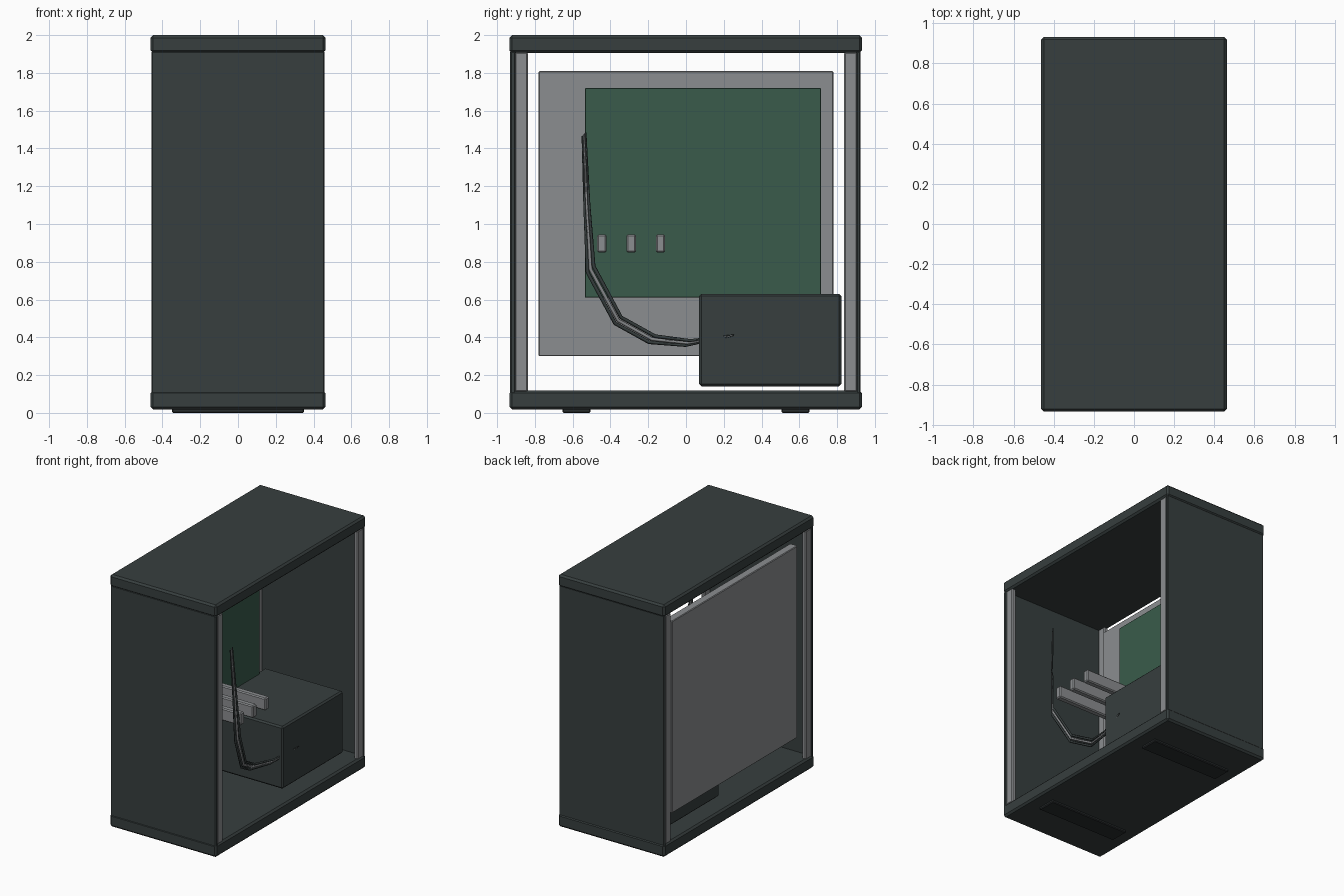
import bpy
import bmesh

if "Cube" in bpy.data.objects:
    bpy.data.objects.remove(bpy.data.objects["Cube"])


def material(name, rgb):
    m = bpy.data.materials.new(name)
    m.diffuse_color = (*rgb, 1.0)
    m.use_nodes = True
    m.node_tree.nodes["Principled BSDF"].inputs["Base Color"].default_value = m.diffuse_color
    return m


DARK = material("dark_casing", (0.038, 0.049, 0.049))
GREY = material("metal_grey", (0.26, 0.27, 0.28))
GREEN = material("board_green", (0.041, 0.105, 0.070))
BLACK = material("rubber_black", (0.022, 0.026, 0.027))


def box(name, x, y, z, mat, bevel=0.0):
    """Box given by its (min, max) range on each axis, with chamfered edges."""
    bm = bmesh.new()
    bmesh.ops.create_cube(bm, size=1.0)
    for v in bm.verts:
        for i, r in enumerate((x, y, z)):
            v.co[i] = r[1] if v.co[i] > 0 else r[0]
    if bevel:
        bmesh.ops.bevel(bm, geom=bm.edges[:], offset=bevel, segments=1,
                        affect='EDGES', profile=0.5)
    me = bpy.data.meshes.new(name)
    bm.to_mesh(me)
    bm.free()
    me.materials.append(mat)
    ob = bpy.data.objects.new(name, me)
    bpy.context.collection.objects.link(ob)
    return ob


# outer shell: top and bottom caps, front and back panels, open sides
box("top_cap", (-0.463, 0.463), (-0.935, 0.932), (1.905, 2.0), DARK, 0.014)
box("bottom_cap", (-0.463, 0.463), (-0.935, 0.932), (0.018, 0.118), DARK, 0.014)
box("front_panel", (-0.459, 0.459), (-0.931, -0.903), (0.10, 1.915), DARK, 0.006)
box("back_panel", (-0.459, 0.459), (0.903, 0.925), (0.10, 1.915), DARK, 0.006)

# corner posts
for sx, side in ((-1, "left"), (1, "right")):
    for sy, end in ((-1, "front"), (1, "back")):
        box(f"{end}_{side}_post", sorted((sx * 0.42, sx * 0.456)),
            sorted((sy * 0.837, sy * 0.908)), (0.11, 1.91), GREY, 0.008)

# feet
for sy, end in ((-1, "front"), (1, "back")):
    box(f"{end}_foot", (-0.35, 0.35), sorted((sy * 0.505, sy * 0.655)),
        (0.0, 0.03), BLACK, 0.006)

# mounting tray, circuit board and power supply
box("mounting_tray", (-0.425, -0.36), (-0.78, 0.78), (0.30, 1.81), GREY, 0.005)
box("circuit_board", (-0.365, -0.31), (-0.535, 0.715), (0.61, 1.72), GREEN, 0.003)
box("power_supply", (-0.34, 0.34), (0.07, 0.822), (0.14, 0.63), DARK, 0.012)

# expansion bars
for i in range(3):
    y = -0.445 + i * 0.155
    box(f"expansion_bar_{i + 1}", (-0.32, 0.35), (y - 0.025, y + 0.025),
        (0.848, 0.945), GREY, 0.008)

# hanging cable: tapered strands sharing both ends
PATH = [(0.35, 0.25, 0.41, 0.2), (0.29, 0.01, 0.37, 0.8), (0.25, -0.18, 0.39, 1.0),
        (0.30, -0.36, 0.49, 1.0), (0.35, -0.505, 0.76, 1.0),
        (0.34, -0.525, 1.10, 0.7), (0.32, -0.54, 1.475, 0.5)]
for i, mat in enumerate((DARK, GREY, DARK)):
    cu = bpy.data.curves.new(f"cable_strand_{i + 1}", 'CURVE')
    cu.dimensions = '3D'
    cu.bevel_depth = 0.010
    cu.bevel_resolution = 0
    cu.use_fill_caps = True
    sp = cu.splines.new('POLY')
    sp.points.add(len(PATH) - 1)
    for p, (x, y, z, r) in zip(sp.points, PATH):
        off = (i - 1) * 0.016 * r
        p.co = (x + off * 0.5, y + off, z + off, 1)
        p.radius = r
    cu.materials.append(mat)
    ob = bpy.data.objects.new(cu.name, cu)
    bpy.context.collection.objects.link(ob)
    bpy.ops.object.select_all(action='DESELECT')
    ob.select_set(True)
    bpy.context.view_layer.objects.active = ob
    bpy.ops.object.convert(target='MESH')
